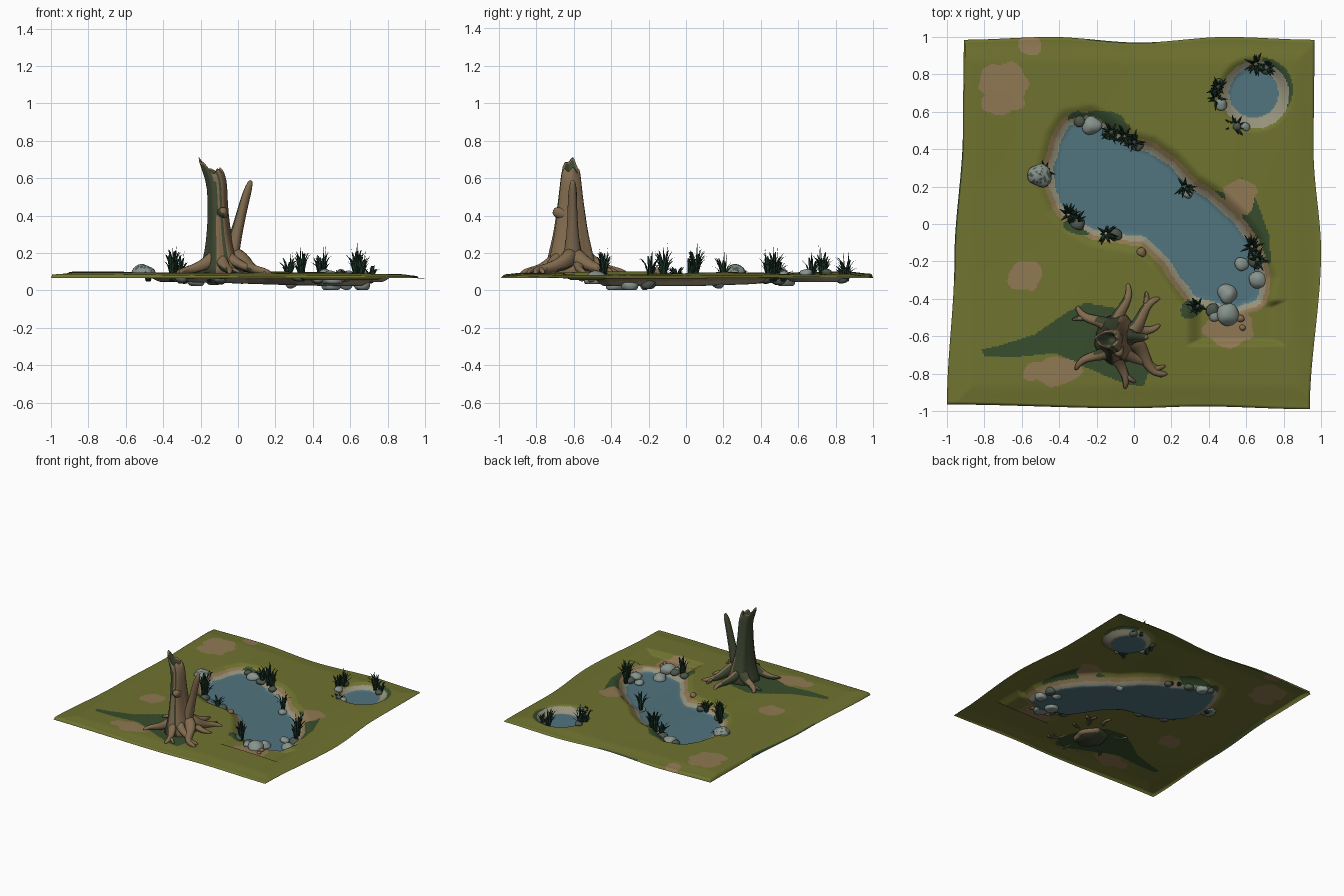
import bpy, bmesh, math, random
from mathutils import Vector, noise

if "Cube" in bpy.data.objects:
    bpy.data.objects.remove(bpy.data.objects["Cube"])
random.seed(4)

def mat(name, r, g, b):
    m = bpy.data.materials.new(name)
    m.diffuse_color = [(c / 255) ** 2.2 for c in (r, g, b)] + [1]
    m.use_nodes = True
    m.node_tree.nodes["Principled BSDF"].inputs["Base Color"].default_value = m.diffuse_color
    return m

GRASS, SHADE = mat("grass", 111, 114, 51), mat("dark_grass", 58, 78, 48)
SOIL, SHORE = mat("bare_soil", 143, 120, 84), mat("shore_sand", 148, 144, 122)
WATER = mat("water", 82, 115, 125)
BARK, MOSS = mat("bark", 128, 106, 79), mat("mossy_bark", 64, 72, 52)
LEAF = mat("leaf", 34, 56, 44)
STONE, DARKSTONE = mat("pale_stone", 134, 146, 140), mat("dark_stone", 78, 88, 78)

def build(name, verts, faces, mats, idx=None, subsurf=0):
    me = bpy.data.meshes.new(name)
    me.from_pydata([tuple(v) for v in verts], [], faces)
    for m in mats:
        me.materials.append(m)
    me.update()
    for p in me.polygons:
        p.use_smooth = True
        if idx:
            p.material_index = idx[p.index] if isinstance(idx, list) else idx(p)
    ob = bpy.data.objects.new(name, me)
    bpy.context.collection.objects.link(ob)
    if subsurf:
        ob.modifiers.new("round", "SUBSURF").levels = subsurf
    return ob

def smooth(t):
    t = min(1, max(0, t))
    return t * t * (3 - 2 * t)

def curve(t, pts):
    for (a, p), (b, q) in zip(pts, pts[1:]):
        if t <= b:
            return p + (q - p) * smooth((t - a) / (b - a))
    return pts[-1][1]

def poly_dist(x, y, poly):
    """Signed distance to a closed outline, negative inside."""
    best, inside = 9, False
    ax, ay = poly[-1]
    for bx, by in poly:
        ex, ey = bx - ax, by - ay
        t = min(1, max(0, ((x - ax) * ex + (y - ay) * ey) / (ex * ex + ey * ey)))
        best = min(best, (x - ax - t * ex) ** 2 + (y - ay - t * ey) ** 2)
        if (ay > y) != (by > y) and x < ax + (y - ay) * ex / ey:
            inside = not inside
        ax, ay = bx, by
    return -math.sqrt(best) if inside else math.sqrt(best)

def in_blob(x, y, blobs):
    w = 1 + .7 * noise.noise(Vector((x * 11, y * 11, 0)))
    return any(((x - a) / rx) ** 2 + ((y - b) / ry) ** 2 < w for a, b, rx, ry in blobs)

# Ground: one wavy sheet with two sunken ponds, coloured by region
POND = [(-.34, .53), (-.23, .55), (-.13, .48), (-.02, .41), (.08, .385), (.19, .31), (.30, .19),
        (.40, .13), (.54, 0), (.62, -.11), (.68, -.29), (.66, -.40), (.54, -.45), (.40, -.41),
        (.32, -.385), (.24, -.27), (.16, -.16), (.06, -.07), (-.08, -.05), (-.21, -.03),
        (-.32, .03), (-.39, .11), (-.425, .21), (-.425, .32), (-.39, .45)]
TREE_SHADE = [(-.815, -.67), (-.72, -.65), (-.53, -.59), (-.37, -.48), (-.26, -.42), (-.1, -.45),
              (.03, -.62), (.09, -.76), (.05, -.87), (-.06, -.85), (-.25, -.77), (-.42, -.69),
              (-.62, -.71), (-.8, -.705)]
BANK_SHADE = [(.36, .19), (.48, .17), (.58, .25), (.65, .14), (.72, -.05), (.735, -.2),
              (.68, -.25), (.62, -.08), (.49, .04), (.37, .12)]
SOIL_BLOBS = [(-.70, .76, .13, .11), (-.71, .65, .11, .06), (-.56, .96, .06, .06),
              (-.58, -.28, .09, .085), (.56, .15, .10, .09), (.5, -.56, .13, .10),
              (-.43, -.79, .14, .08)]
SHADE_BLOBS = [(-.2, .52, .16, .08), (.31, -.45, .06, .06), (-.24, .0, .14, .06)]

def ground_z(x, y, d):
    z = .094 + .009 * math.sin(3 * x + 1) * math.cos(2.6 * y + .4)
    z -= .012 * smooth((x - .5) / .5)
    z -= .012 * smooth((max(abs(x), abs(y)) - .85) / .13)
    bed = .045 - .022 * smooth((x + .4) / 1)
    z += (bed - z) * smooth((.10 - d) / .12)
    z += (.045 - z) * smooth((.21 - math.hypot(x - .645, y - .695)) / .09)
    dip = max(abs(x - .55) / .24, abs(y + .53) / .11)
    return min(z, z + (.055 - z) * smooth((1.15 - dip) / .4))

N = 250
verts, dist = [], []
for j in range(N + 1):
    v = 2 * j / N - 1
    left = curve(v, [(-1, -1), (-.2, -.96), (.5, -.915), (1, -.91)])
    right = curve(v, [(-1, .94), (-.15, 1), (.4, .96), (1, .965)])
    for i in range(N + 1):
        u = 2 * i / N - 1
        bot = curve(u, [(-1, -.965), (0, -.985), (.4, -.975), (1, -.99)])
        top = curve(u, [(-1, .985), (-.5, 1), (0, .97), (.5, 1), (1, .985)])
        x, y = left + (right - left) * (u + 1) / 2, bot + (top - bot) * (v + 1) / 2
        d = poly_dist(x, y, POND)
        z = ground_z(x, y, d)
        if i in (0, N) or j in (0, N):
            z = .066
        verts.append((x, y, z))
        dist.append(d)

faces, idx = [], []
for j in range(N):
    for i in range(N):
        a = j * (N + 1) + i
        f = (a, a + 1, a + N + 2, a + N + 1)
        x, y = (sum(verts[k][c] for k in f) / 4 for c in (0, 1))
        d = sum(dist[k] for k in f) / 4 + .008 * noise.noise(Vector((x * 12, y * 12, 3)))
        r = math.hypot(x - .65, y - .69)
        if d < 0 or math.hypot(x - .64, y - .70) < .132:
            c = 4
        elif d < .03 or r < .18:
            c = 3
        elif in_blob(x, y, SHADE_BLOBS):
            c = 1
        elif d < .055 or in_blob(x, y, SOIL_BLOBS):
            c = 2
        elif (x > .69 and math.hypot(x - .68, y - .72) < .17) or \
                poly_dist(x, y, BANK_SHADE) < 0 or poly_dist(x, y, TREE_SHADE) < 0 or \
                (i == 0 and -.3 < y < .45) or (j == N - 1 and -.25 < x < .12):
            c = 1
        else:
            c = 0
        faces.append(f)
        idx.append(c)
build("ground", verts, faces, [GRASS, SHADE, SOIL, SHORE, WATER], idx)

# Dead tree: mossy on the left and back, bare brown elsewhere
def moss_side(p):
    n = p.normal
    return 1 if -.9 * n.x + .1 * n.y - .6 * n.z > -.28 else 0

def root_side(p):
    n = p.normal
    return 1 if -.7 * n.x + .4 * n.y - .6 * n.z > .12 else 0

def skin(rings, name, rule=moss_side, subsurf=1):
    n = len(rings[0])
    vs = [p for r in rings for p in r]
    fs = [(k * n + i, k * n + (i + 1) % n, (k + 1) * n + (i + 1) % n, (k + 1) * n + i)
          for k in range(len(rings) - 1) for i in range(n)]
    fs += [tuple(range(n))[::-1], tuple(range(len(vs) - n, len(vs)))]
    return build(name, vs, fs, [BARK, MOSS], rule, subsurf)

def tube(name, pts, n=9, rule=root_side):
    rings = []
    for k, (x, y, z, r) in enumerate(pts):
        a, b = pts[max(0, k - 1)], pts[min(len(pts) - 1, k + 1)]
        t = (Vector(b[:3]) - Vector(a[:3])).normalized()
        s = t.cross(Vector((.13, .2, 1)) if abs(t.z) < .8 else Vector((0, 1, 0))).normalized()
        w = t.cross(s)
        rings.append([Vector((x, y, z)) + (s * math.cos(q) + w * math.sin(q)) * r *
                      (1 + .12 * math.sin(3 * q + k)) for q in (2 * math.pi * i / n for i in range(n))])
    return skin(rings, name, rule)

SIDES, rings = 28, []
TRUNK = [(.06, -.09, .14, .15), (.12, -.09, .11, .135), (.2, -.095, .083, .118),
         (.3, -.102, .064, .094), (.4, -.106, .055, .08), (.5, -.11, .052, .066),
         (.59, -.114, .055, .057), (.65, -.14, .058, .05), (.65, -.14, .042, .035),
         (.6, -.13, .03, .025), (.54, -.115, .022, .02)]
for k, (z, cx, rx, ry) in enumerate(TRUNK):
    ring = []
    for i in range(SIDES):
        a = 2 * math.pi * i / SIDES
        q = 1 + (.05 * math.sin(6 * a + z * 2) + .025 * math.sin(11 * a + 1)) * (1.3 - z)
        jag = 0
        if k in (7, 8):   # broken rim, tallest on the left
            jag = .058 * max(0, -math.cos(a)) ** 1.2 + .015 * math.sin(5 * a) - .012 * math.sin(a) ** 2
        ring.append((cx + rx * q * math.cos(a) - jag * .35, -.615 + ry * q * math.sin(a), z + jag))
    rings.append(ring)
skin(rings, "trunk", lambda p: 1 if p.index >= 8 * SIDES else moss_side(p))

tube("side_stem", [(-.07, -.61, .1, .08), (-.04, -.605, .19, .052), (-.01, -.605, .29, .035),
                   (.015, -.605, .4, .029), (.04, -.605, .5, .026), (.056, -.605, .55, .022),
                   (.07, -.605, .592, .011)])
tube("trunk_knot", [(-.085, -.62, .40, .03), (-.085, -.665, .41, .034), (-.082, -.695, .422, .03),
                    (-.08, -.71, .428, .014)], rule=moss_side)

# Roots: tip x, tip y, sideways bend, thickness
ROOTS = [(-.045, -.31, .03, .036), (.15, -.40, -.03, .040), (.14, -.53, .02, .034),
         (.19, -.79, .05, .042), (.14, -.83, -.03, .030), (-.055, -.885, -.02, .036),
         (-.31, -.79, .03, .036), (-.30, -.43, -.03, .038)]
for k, (tx, ty, bend, r) in enumerate(ROOTS):
    dx, dy = tx + .09, ty + .615
    l = math.hypot(dx, dy)
    pts = []
    for t, z, s in ((.1, .2, 1.3), (.32, .16, 1.15), (.52, .125, .8), (.72, .11, .62),
                    (.88, .105, .48), (1, .09, .25)):
        o = bend * math.sin(t * 6)
        pts.append((-.09 + dx * t - dy / l * o, -.615 + dy * t + dx / l * o, z, r * s))
    tube("root_%d" % (k + 1), pts)
    if k % 2:
        x, y, z, _ = pts[3]
        tube("root_fork_%d" % (k + 1),
             [(x, y, z, r * .5), (x + dx * .1 - dy * .09, y + dy * .1 + dx * .09, z, r * .42),
              (x + dx * .18 - dy * .2, y + dy * .18 + dx * .2, .09, r * .2)], 7)

# Stones around the banks: x, y, radius, kind (0 pale, 1 dark, 2 brown, 3 speckled)
STONES = [(.50, -.485, .06, 0), (.50, -.375, .052, 0), (.66, -.30, .045, 0), (.575, -.215, .036, 0),
          (-.225, .53, .052, 0), (-.505, .26, .062, 3), (.04, -.15, .025, 2), (.57, -.505, .02, 2),
          (.58, -.555, .016, 2), (.465, .64, .032, 0), (.595, .52, .024, 0), (.70, .83, .03, 1),
          (.55, .52, .022, 1), (.285, .17, .032, 0), (-.13, .49, .038, 1), (-.29, .55, .03, 1),
          (-.10, -.06, .035, 1), (.42, -.46, .034, 1), (.32, -.44, .034, 1), (-.30, .0, .036, 1),
          (.65, -.20, .04, 1), (.45, .75, .028, 1), (.43, -.49, .03, 0), (.02, .42, .03, 1)]
for k, (x, y, r, kind) in enumerate(STONES):
    bm = bmesh.new()
    bmesh.ops.create_icosphere(bm, subdivisions=3, radius=r)
    gz = ground_z(x, y, poly_dist(x, y, POND))
    low = .002 if k == 1 else gz - .02
    for v in bm.verts:
        v.co *= 1 + .25 * noise.noise(v.co / r * .9 + Vector((k * 7, 0, 0)))
        v.co = Vector((x + v.co.x, y + v.co.y, max(low, gz + .006 + v.co.z * .75)))
    me = bpy.data.meshes.new("stone_%d" % (k + 1))
    for m in ((STONE,), (DARKSTONE,), (BARK,), (STONE, DARKSTONE))[kind]:
        me.materials.append(m)
    for f in bm.faces:
        f.smooth = True
        if kind == 3 and noise.noise(f.calc_center_median() * 60) > .22:
            f.material_index = 1
    bm.to_mesh(me)
    bm.free()
    bpy.context.collection.objects.link(bpy.data.objects.new(me.name, me))

# Reeds: arching blades, plus thin seed stalks on tall clumps (x, y, height, blades)
REEDS = [(-.35, .05, .16, 26), (-.31, .02, .13, 16), (-.15, -.05, .07, 22), (-.12, .49, .10, 18),
         (-.05, .47, .15, 24), (0, .44, .13, 20), (.27, .20, .12, 16), (.63, -.12, .16, 26),
         (.66, -.19, .13, 22), (.34, -.44, .15, 24), (.45, .73, .15, 24), (.44, .67, .12, 16),
         (.65, .855, .12, 20), (.71, .84, .08, 14), (.54, .52, .05, 14), (-.48, .28, .05, 12)]
for k, (x, y, h, count) in enumerate(REEDS):
    vs, fs = [], []
    for b in range(count):
        a, tall = random.uniform(0, 6.283), random.uniform(.5, 1) * h
        reach = random.uniform(.02, .06)
        stalk = b < 2 and h > .11
        if stalk:
            tall, reach = h * random.uniform(1.05, 1.22), .012
        ca, sa = math.cos(a), math.sin(a)
        base = len(vs)
        for t in (0, .3, .6, .85, 1):
            o = .012 + reach * t * t
            w = (.004 if stalk else .0085) * (1 - t ** 3) + .0006
            z = .05 + (tall + .01) * (t if stalk else math.sin(t * 1.5))
            cx, cy = x + ca * o, y + sa * o
            # triangular section so the blade shows from every side
            vs += [(cx - sa * w, cy + ca * w, z), (cx - ca * w * .6, cy - sa * w * .6, z - w * .3),
                   (cx + sa * w, cy - ca * w, z)]
        fs += [(base + 3 * s + i, base + 3 * s + (i + 1) % 3, base + 3 * s + 3 + (i + 1) % 3, base + 3 * s + 3 + i)
               for s in range(4) for i in range(3)]
    build("reeds_%d" % (k + 1), vs, fs, [LEAF])
